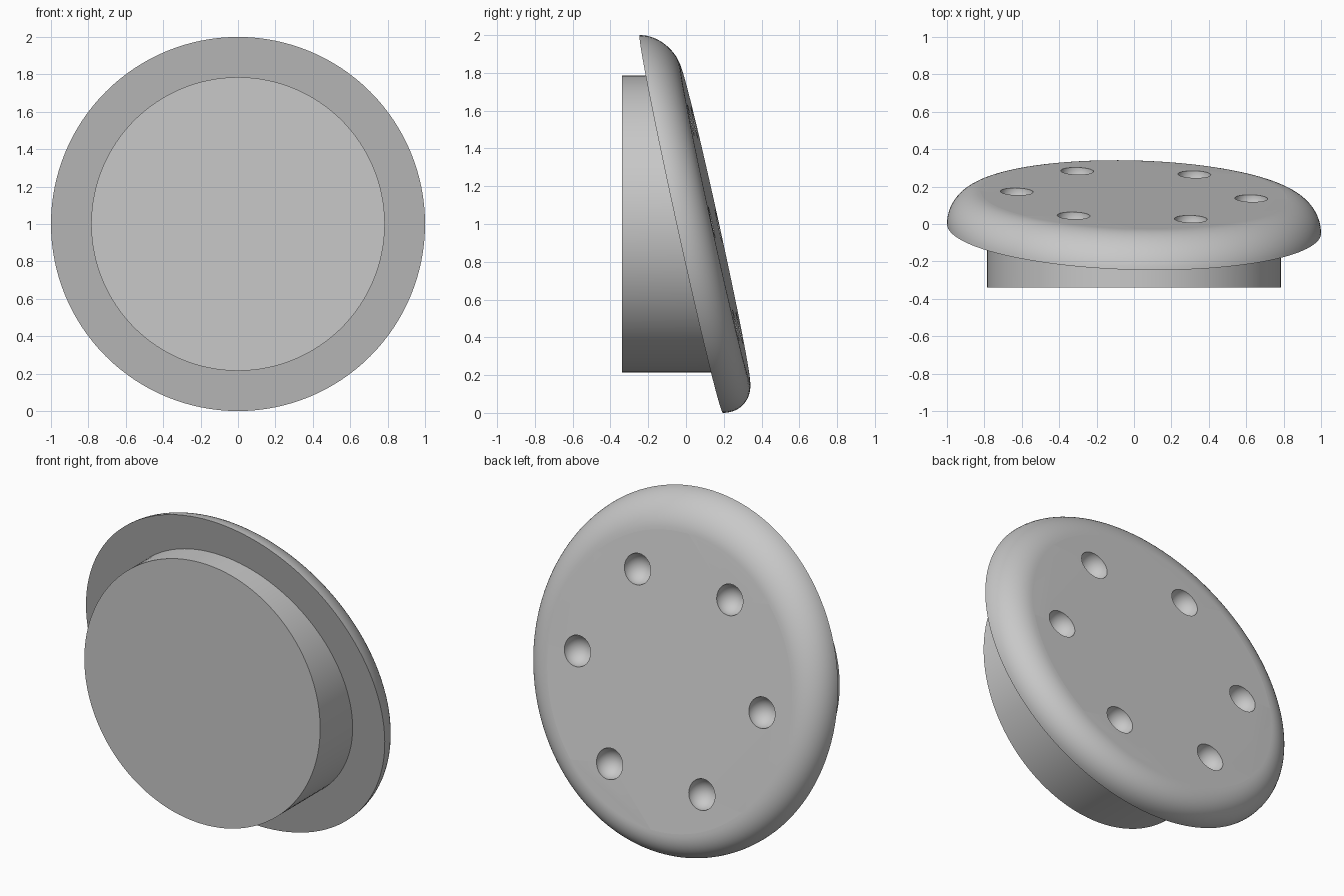
import bpy, bmesh
from math import sin, cos, pi, radians
from mathutils import Matrix, Vector

cube = bpy.data.objects.get("Cube")
if cube:
    bpy.data.objects.remove(cube, do_unlink=True)

SEGMENTS = 128
ROUND = 0.18          # rounded rim of the cap
CENTRE_Y, CENTRE_Z = -0.025, 1.0
# Slant: depth changes with x and z while the outline stays circular
SLANT = Matrix(((1, 0, 0, 0), (-0.025, 1, -0.22, CENTRE_Y),
                (0, 0, 1, CENTRE_Z), (0, 0, 0, 1)))

grey = bpy.data.materials.new("plain grey")
grey.use_nodes = True
grey.diffuse_color = (0.58, 0.58, 0.58, 1)
grey.node_tree.nodes["Principled BSDF"].inputs["Base Color"].default_value = grey.diffuse_color


def make_object(name, bm):
    bmesh.ops.recalc_face_normals(bm, faces=bm.faces)
    mesh = bpy.data.meshes.new(name)
    bm.to_mesh(mesh)
    bm.free()
    mesh.materials.append(grey)
    obj = bpy.data.objects.new(name, mesh)
    bpy.context.collection.objects.link(obj)
    return obj


def revolve(profile):
    """Solid of revolution about y from (radius, y) points, with flat ends."""
    bm = bmesh.new()
    verts = [bm.verts.new((r, y, 0)) for r, y in profile]
    edges = [bm.edges.new(pair) for pair in zip(verts, verts[1:])]
    bmesh.ops.spin(bm, geom=verts + edges, cent=(0, 0, 0), axis=(0, 1, 0),
                   angle=2 * pi, steps=SEGMENTS)
    bmesh.ops.remove_doubles(bm, verts=bm.verts, dist=1e-4)
    bmesh.ops.holes_fill(bm, edges=bm.edges, sides=0)
    return bm


def smooth(obj):
    bpy.ops.object.select_all(action='DESELECT')
    obj.select_set(True)
    bpy.context.view_layer.objects.active = obj
    bpy.ops.object.shade_smooth_by_angle(angle=radians(35))
    for face in obj.data.polygons:      # keep the big end faces flat
        if face.area > 0.5:
            face.use_smooth = False


# Slanted cap with a quarter-round rim
arc = [i / 16 * pi / 2 for i in range(17)]
bm = revolve([(1 - ROUND + ROUND * cos(a), ROUND * sin(a)) for a in arc])
bm.transform(SLANT)
cap = make_object("slanted_cap", bm)

# Ring of six round dimples cut into the cap
bm = bmesh.new()
for i in range(6):
    a = radians(1 + 60 * i)
    spot = SLANT @ Vector((0.627 * cos(a), ROUND, 0.627 * sin(a)))
    bmesh.ops.create_uvsphere(bm, u_segments=32, v_segments=24, radius=0.088,
                              matrix=Matrix.Translation(spot))
cutter = make_object("dimple_cutter", bm)
cutter.hide_render = True
cut = cap.modifiers.new("dimples", 'BOOLEAN')
cut.operation = 'DIFFERENCE'
cut.solver = 'EXACT'
cut.object = cutter
bpy.context.view_layer.objects.active = cap
bpy.ops.object.modifier_apply(modifier=cut.name)
bpy.data.objects.remove(cutter, do_unlink=True)
smooth(cap)

# Straight plug whose back end follows the slant of the cap
bm = revolve([(0.785, -1), (0.785, 0)])
for v in bm.verts:
    if v.co.y < -0.5:
        v.co.y = -0.34
        v.co.z += CENTRE_Z
    else:
        v.co = SLANT @ v.co
smooth(make_object("plug", bm))
